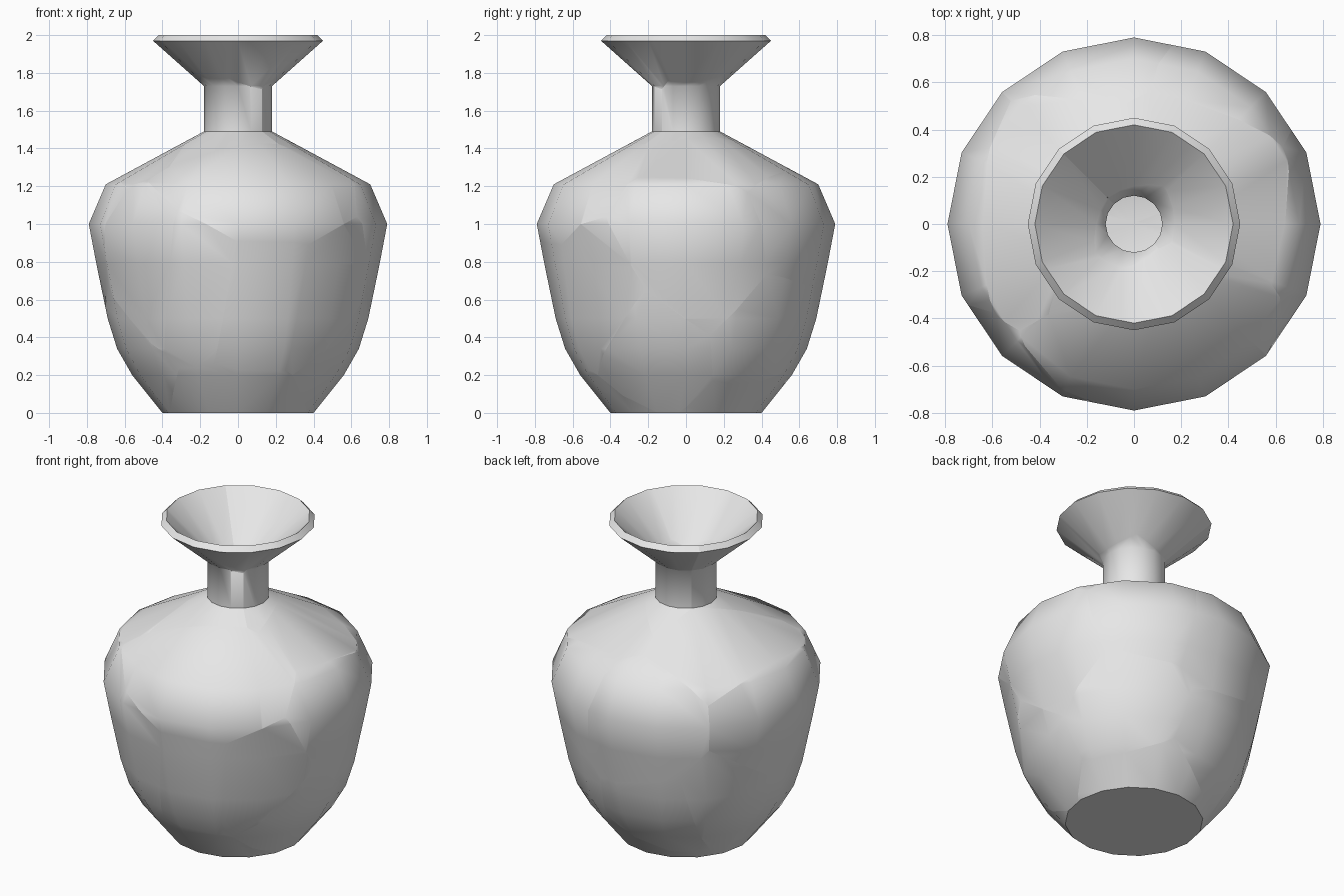
import bpy
import bmesh
from math import pi, radians
from mathutils import Vector

cube = bpy.data.objects.get("Cube")
if cube:
    bpy.data.objects.remove(cube, do_unlink=True)

SIDES = 16

# Pale grey clay
clay = bpy.data.materials.new("pale_grey_clay")
clay.use_nodes = True
colour = (0.8, 0.8, 0.8, 1)
clay.diffuse_color = colour
clay.node_tree.nodes["Principled BSDF"].inputs["Base Color"].default_value = colour

# Wall profile (radius, height): outside from base to rim, then inside back down
outside = [(0, 0), (.4, 0), (.56, .2), (.64, .34), (.69, .5), (.75, .79), (.79, 1),
           (.7, 1.21), (.18, 1.49), (.18, 1.73), (.45, 1.97)]
inside = [(.42, 2), (.12, 1.72), (.12, 1.45), (.64, 1.17), (.72, 1),
          (.62, .5), (.5, .22), (.36, .06), (0, .06)]


def lathe(profile):
    """Spin the profile around the z axis into a closed hollow solid."""
    bm = bmesh.new()
    verts = [bm.verts.new((r, 0, z)) for r, z in profile]
    edges = [bm.edges.new(pair) for pair in zip(verts, verts[1:])]
    bmesh.ops.spin(bm, geom=verts + edges, axis=(0, 0, 1), cent=(0, 0, 0),
                   angle=2 * pi, steps=SIDES, use_duplicate=False)
    bmesh.ops.remove_doubles(bm, verts=bm.verts, dist=0.0005)
    bmesh.ops.recalc_face_normals(bm, faces=bm.faces)
    return bm


def cut_shard(vase, centre, others):
    """Keep the part of the wall nearer to centre than to any other centre."""
    bm = vase.copy()
    for other in others:
        cut = bmesh.ops.bisect_plane(
            bm, geom=bm.verts[:] + bm.edges[:] + bm.faces[:], dist=0.00001,
            plane_co=(centre + other) / 2, plane_no=other - centre, clear_outer=True)
        rim = [e for e in cut["geom_cut"]
               if isinstance(e, bmesh.types.BMEdge) and e.is_boundary]
        # Close the broken face, leaving the hollow open
        if rim:
            bmesh.ops.triangle_fill(bm, edges=rim, use_beauty=True,
                                    normal=other - centre)
    bmesh.ops.recalc_face_normals(bm, faces=bm.faces)
    return bm


def add_shard(bm, name):
    mesh = bpy.data.meshes.new(name)
    bm.to_mesh(mesh)
    bm.free()
    mesh.materials.append(clay)
    shard = bpy.data.objects.new(name, mesh)
    bpy.context.collection.objects.link(shard)
    return shard


# Shard centres for each zone of the broken vase
zones = {
    "belly_shard": [(.1, -.6, .55), (-.25, -.65, .6), (-.5, -.55, .65), (.5, -.5, .5),
                    (.7, .1, .85), (.6, -.3, .3), (.5, .55, .4), (.4, .6, 1),
                    (-.1, .7, .9), (-.2, .6, .3), (-.7, .1, .9), (-.6, -.2, .3),
                    (-.6, .4, .4)],
    "base_shard": [(0, -.3, .05), (.1, .3, 0)],
    "shoulder_shard": [(.1, -.5, 1.2), (-.3, .1, 1.3), (.3, .2, 1.35)],
    "neck_shard": [(-.1, -.1, 1.6), (.1, .1, 1.6)],
    "rim_shard": [(-.3, 0, 1.9), (0, .3, 1.9), (.3, .1, 1.9), (.1, -.3, 1.9),
                  (-.2, -.3, 1.9)],
}
centres = [Vector(p) for points in zones.values() for p in points]

vase = lathe(outside + inside)
shards = []
for zone, points in zones.items():
    for number, point in enumerate(points, 1):
        centre = Vector(point)
        others = [c for c in centres if c != centre]
        others.sort(key=lambda c: (c - centre).length)
        bm = cut_shard(vase, centre, others)
        if bm.faces:
            shards.append(add_shard(bm, f"{zone}_{number}"))
        else:
            bm.free()
vase.free()

# Smooth curved walls, keeping the neck, rim and break lines crisp
bpy.ops.object.select_all(action="DESELECT")
for shard in shards:
    shard.select_set(True)
bpy.context.view_layer.objects.active = shards[0]
bpy.ops.object.shade_smooth_by_angle(angle=radians(50))
